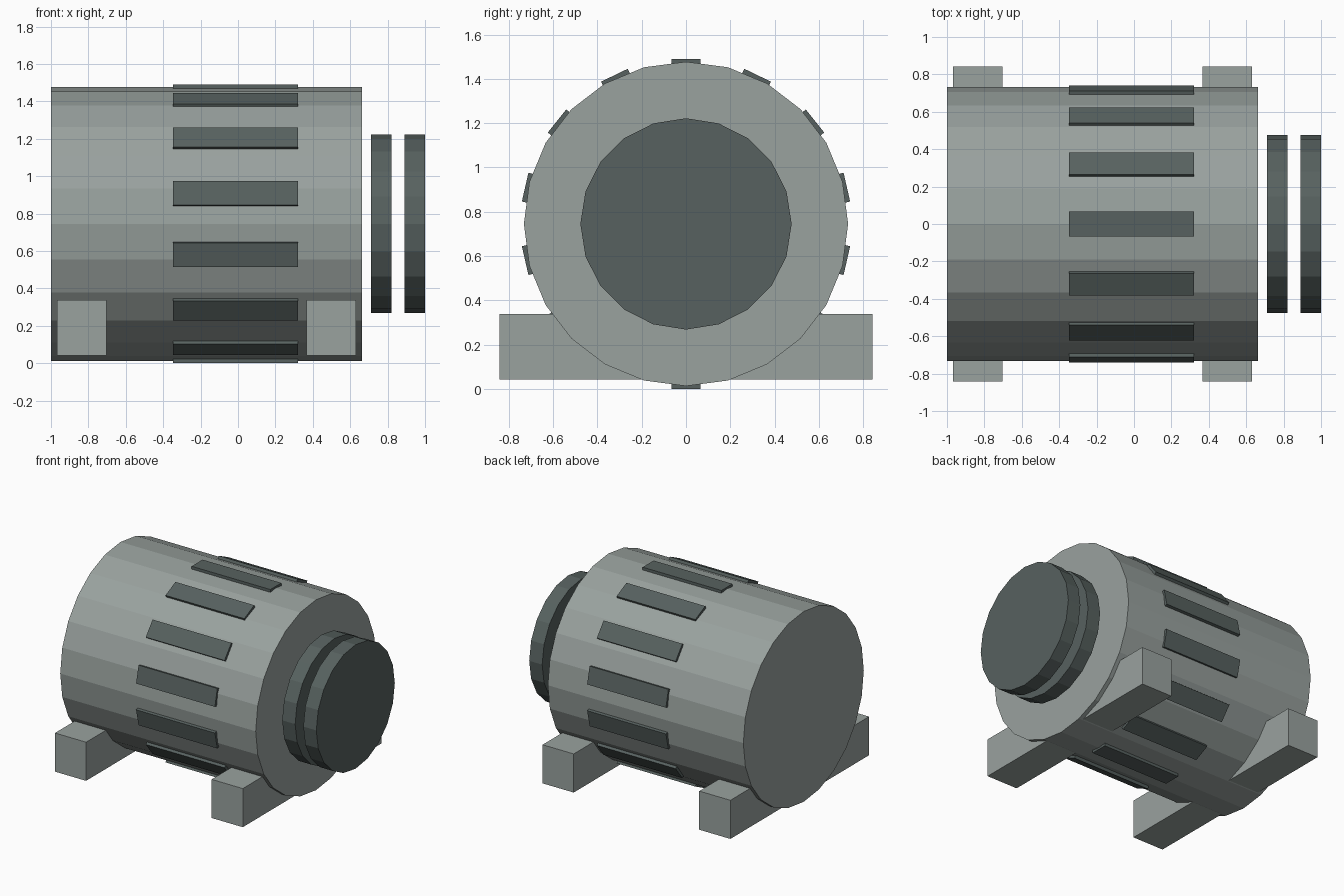
import bpy
from math import pi, tau
from mathutils import Matrix, Vector

cube = bpy.data.objects.get("Cube")
if cube:
    bpy.data.objects.remove(cube, do_unlink=True)

AXIS_Z = 0.745


def material(name, rgb):
    m = bpy.data.materials.new(name)
    m.use_nodes = True
    m.diffuse_color = (*rgb, 1)
    m.node_tree.nodes["Principled BSDF"].inputs["Base Color"].default_value = (*rgb, 1)
    return m


light_grey = material("light grey metal", (0.32, 0.36, 0.345))
dark_grey = material("dark grey metal", (0.095, 0.12, 0.115))


def finish(name, mat):
    ob = bpy.context.object
    ob.name = name
    ob.data.materials.append(mat)
    return ob


def drum(name, x0, x1, radius, sides, mat):
    """Flat-sided cylinder lying along x, with a corner at the top."""
    bpy.ops.mesh.primitive_cylinder_add(vertices=sides, radius=radius, depth=x1 - x0)
    ob = finish(name, mat)
    ob.data.transform(Matrix.Rotation(pi / 2, 4, "Y"))
    ob.location = ((x0 + x1) / 2, 0, AXIS_Z)


def box(name, size, mat):
    bpy.ops.mesh.primitive_cube_add(size=1)
    ob = finish(name, mat)
    ob.data.transform(Matrix.Diagonal((*size, 1)))
    return ob


# Main housing and the two separate discs at its end
drum("housing", -1, 0.663, 0.732, 24, light_grey)
drum("inner_disc", 0.71, 0.82, 0.477, 20, dark_grey)
drum("outer_disc", 0.89, 1.0, 0.477, 20, dark_grey)

# Ring of raised cooling plates
PLATES = 14
for i in range(PLATES):
    plate = box(f"cooling_plate_{i + 1}", (0.67, 0.133, 0.03), dark_grey)
    turn = Matrix.Rotation(tau * i / PLATES, 4, "X")
    plate.matrix_world = (Matrix.Translation((-0.013, 0, AXIS_Z)) @ turn
                          @ Matrix.Translation((0, 0, 0.73)))

# Cross bars that serve as feet
for name, x in (("rear_foot_bar", -0.835), ("shaft_foot_bar", 0.498)):
    bar = box(name, (0.265, 1.685, 0.297), light_grey)
    bar.location = Vector((x, 0, 0.19))
